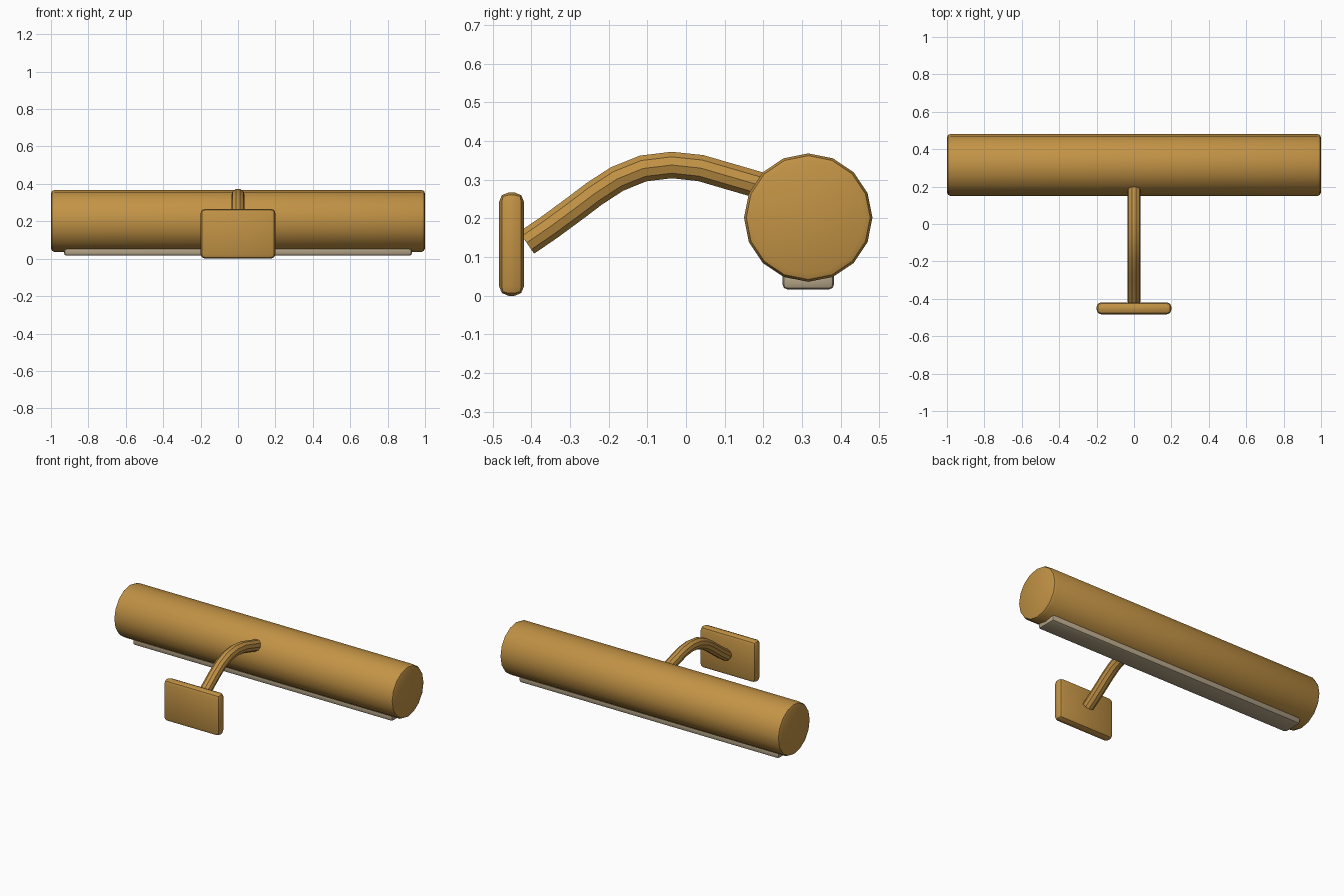
import bpy, math

if "Cube" in bpy.data.objects:
    bpy.data.objects.remove(bpy.data.objects["Cube"])


def material(name, rgb):
    m = bpy.data.materials.new(name)
    m.diffuse_color = (*rgb, 1)
    m.use_nodes = True
    m.node_tree.nodes["Principled BSDF"].inputs["Base Color"].default_value = m.diffuse_color
    return m


brass = material("brass", (0.54, 0.29, 0.06))
diffuser = material("diffuser", (0.47, 0.38, 0.25))


def finish(obj, name, mat, bevel=0.0, segments=2):
    obj.name = name
    obj.data.materials.append(mat)
    bpy.context.view_layer.objects.active = obj
    obj.select_set(True)
    if bevel:
        mod = obj.modifiers.new("rounded edges", 'BEVEL')
        mod.width = bevel
        mod.segments = segments
        mod.limit_method = 'ANGLE'
        mod.angle_limit = math.radians(40)
        bpy.ops.object.modifier_apply(modifier=mod.name)
    bpy.ops.object.shade_smooth_by_angle(angle=math.radians(35))
    obj.select_set(False)


def box(name, x, y, z, mat, bevel):
    bpy.ops.mesh.primitive_cube_add(
        size=1, location=[(a + b) / 2 for a, b in (x, y, z)])
    obj = bpy.context.object
    obj.scale = [b - a for a, b in (x, y, z)]
    bpy.ops.object.transform_apply(location=False, rotation=False, scale=True)
    finish(obj, name, mat, bevel)


# Wall plate
box("wall_plate", (-0.2, 0.2), (-0.483, -0.419), (0, 0.267), brass, 0.024)

# Light strip under the shade
box("light_strip", (-0.93, 0.93), (0.249, 0.383), (0.016, 0.066), diffuser, 0.014)

# Sixteen-sided lamp shade along x
bpy.ops.mesh.primitive_cylinder_add(
    vertices=16, radius=0.166, depth=2, location=(0, 0.316, 0.202),
    rotation=(0, math.pi / 2, 0))
bpy.ops.object.transform_apply(location=False, rotation=True, scale=False)
finish(bpy.context.object, "lamp_shade", brass, 0.02)

# Curved arm from plate to shade
path = [(-0.412, 0.137), (-0.352, 0.178), (-0.28, 0.231), (-0.238, 0.263),
        (-0.178, 0.302), (-0.111, 0.329), (-0.037, 0.338), (0.038, 0.330),
        (0.11, 0.309), (0.21, 0.280)]
curve = bpy.data.curves.new("arm", 'CURVE')
curve.dimensions = '3D'
curve.bevel_depth = 0.036
curve.bevel_resolution = 3
curve.use_fill_caps = True
spline = curve.splines.new('POLY')
spline.points.add(len(path) - 1)
for point, (y, z) in zip(spline.points, path):
    point.co = (0, y, z, 1)
arm = bpy.data.objects.new("arm", curve)
bpy.context.collection.objects.link(arm)
bpy.ops.object.select_all(action='DESELECT')
bpy.context.view_layer.objects.active = arm
arm.select_set(True)
bpy.ops.object.convert(target='MESH')
finish(bpy.context.object, "arm", brass)
